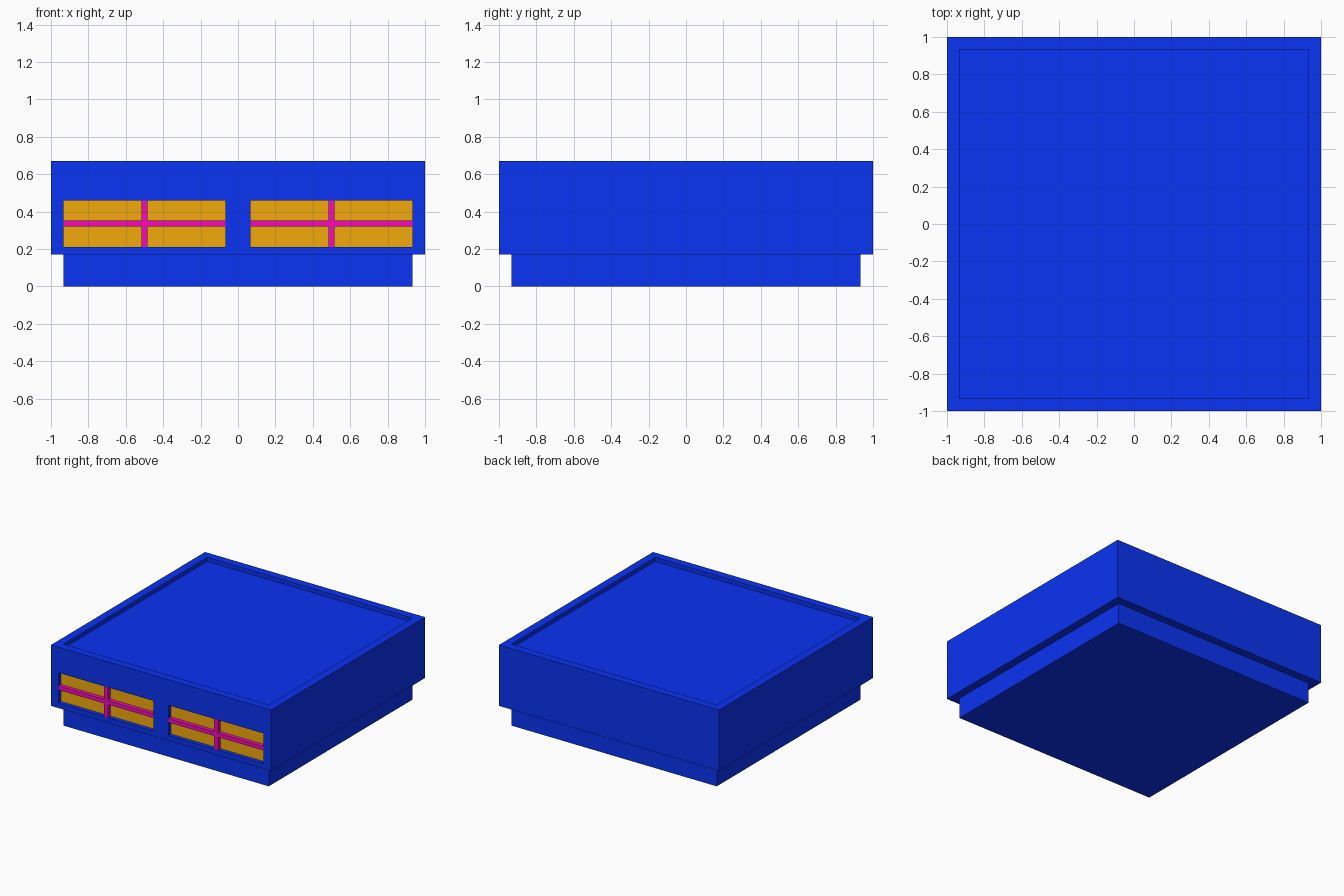
import bpy, bmesh

if "Cube" in bpy.data.objects:
    bpy.data.objects.remove(bpy.data.objects["Cube"])

RIM = 0.067      # rim width, also the setback of the plinth
SUNK = 0.034     # depth of the roof tray and window recesses
Z0, Z1 = 0.17, 0.67


def material(name, rgb):
    m = bpy.data.materials.new(name)
    m.diffuse_color = (*rgb, 1)
    m.use_nodes = True
    m.node_tree.nodes["Principled BSDF"].inputs["Base Color"].default_value = m.diffuse_color
    return m


blue = material("wall_blue", (0.003, 0.033, 0.9))
orange = material("pane_orange", (0.9, 0.4, 0.004))
pink = material("bar_pink", (0.92, 0.003, 0.5))


def box(name, lo, hi, mat):
    bm = bmesh.new()
    bmesh.ops.create_cube(bm, size=1)
    for v in bm.verts:
        v.co = [(h if c > 0 else l) for c, l, h in zip(v.co, lo, hi)]
    mesh = bpy.data.meshes.new(name)
    bm.to_mesh(mesh)
    bm.free()
    mesh.materials.append(mat)
    ob = bpy.data.objects.new(name, mesh)
    bpy.context.collection.objects.link(ob)
    return ob


# Storey block: sunken roof tray on top, set-back plinth underneath
body = box("storey_block", (-1, -1, Z0), (1, 1, Z1), blue)
bm = bmesh.new()
bm.from_mesh(body.data)
bm.normal_update()
for direction, shift in ((1, -SUNK), (-1, -Z0)):
    face = next(f for f in bm.faces if f.normal.z * direction > 0.9
                and abs(f.calc_area() - 4) < 0.01)
    bmesh.ops.inset_region(bm, faces=[face], thickness=RIM, use_even_offset=True)
    new = bmesh.ops.extrude_face_region(bm, geom=[face])["geom"]
    bmesh.ops.delete(bm, geom=[face], context='FACES_ONLY')
    for v in (g for g in new if isinstance(g, bmesh.types.BMVert)):
        v.co.z += shift
    bm.normal_update()
bmesh.ops.recalc_face_normals(bm, faces=bm.faces)
bm.to_mesh(body.data)
bm.free()

# Windows: recess in the front wall, pane and crossing bars
W, B, T = 0.433, 0.211, 0.46
mid = (B + T) / 2
back = -1 + SUNK
for side, cx in (("left", -0.5), ("right", 0.5)):
    cutter = box(side + "_window_cutter", (cx - W, -1.1, B), (cx + W, back + 0.02, T), blue)
    cutter.hide_render = True
    cutter.hide_set(True)
    mod = body.modifiers.new(side + "_window", 'BOOLEAN')
    mod.operation = 'DIFFERENCE'
    mod.solver = 'EXACT'
    mod.object = cutter
    box(side + "_window_pane", (cx - W, back, B), (cx + W, back + 0.02, T), orange)
    box(side + "_window_upright", (cx - 0.017, -1, B), (cx + 0.017, back, T), pink)
    box(side + "_window_crossbar", (cx - W, -1, mid - 0.016), (cx + W, back, mid + 0.016), pink)
